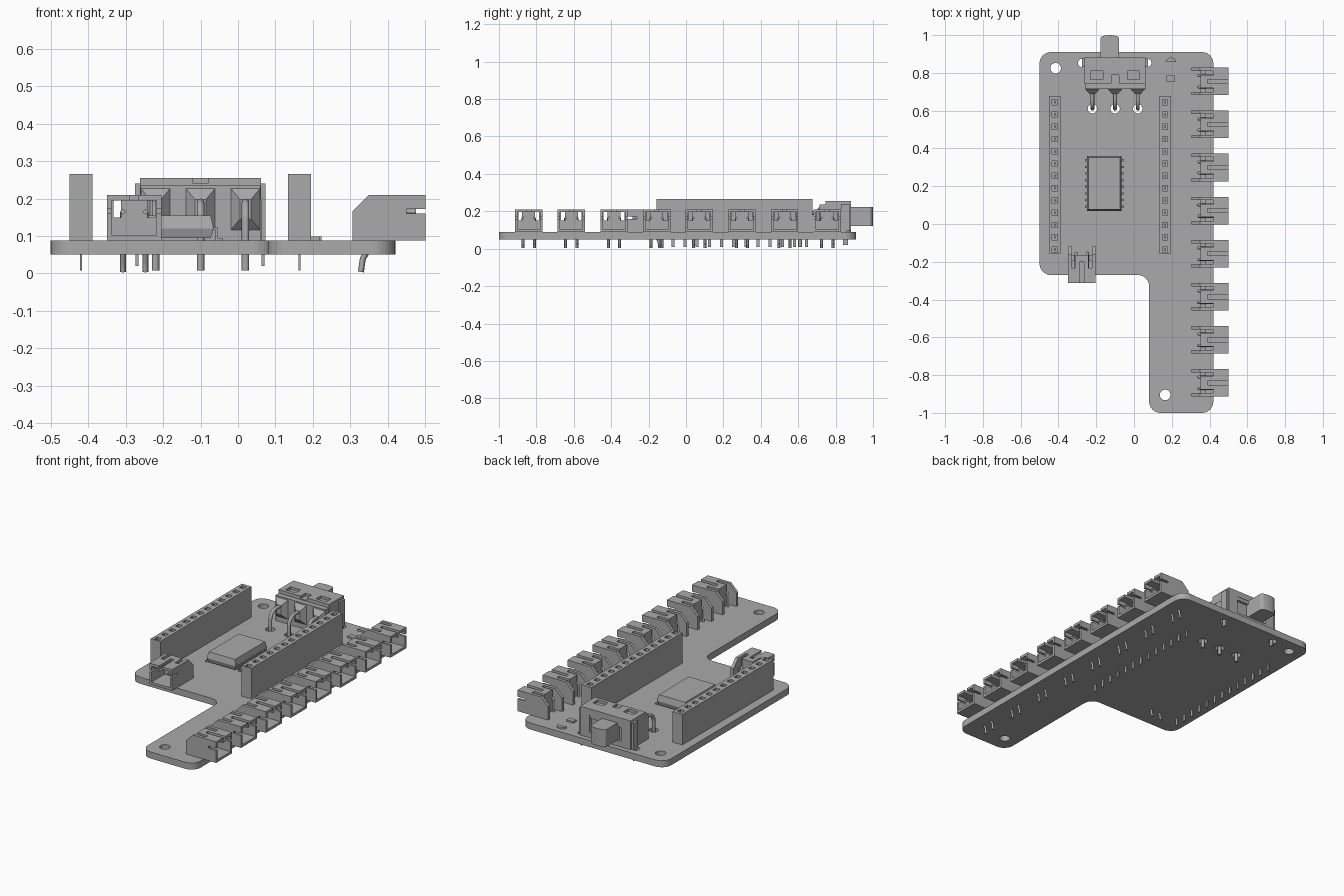
import bpy, bmesh, math
from mathutils import Vector, Matrix

if "Cube" in bpy.data.objects:
    bpy.data.objects.remove(bpy.data.objects["Cube"], do_unlink=True)

grey = bpy.data.materials.new("plain grey")
grey.use_nodes = True
grey.diffuse_color = (0.4, 0.4, 0.4, 1)
grey.node_tree.nodes["Principled BSDF"].inputs["Base Color"].default_value = (0.4, 0.4, 0.4, 1)

BOTTOM, TOP = 0.05, 0.088          # board faces
PIN_END = 0.008


def add(name, mesh):
    ob = bpy.data.objects.new(name, mesh)
    bpy.context.scene.collection.objects.link(ob)
    if not mesh.materials:
        mesh.materials.append(grey)
    return ob


def finish(name, bm):
    bmesh.ops.recalc_face_normals(bm, faces=bm.faces)
    mesh = bpy.data.meshes.new(name)
    bm.to_mesh(mesh)
    bm.free()
    return add(name, mesh)


def box(bm, x, y, z):
    """Add a box given by its (low, high) ranges."""
    lo, hi = Vector((x[0], y[0], z[0])), Vector((x[1], y[1], z[1]))
    m = Matrix.Translation((lo + hi) / 2) @ Matrix.Diagonal((*(hi - lo), 1))
    return bmesh.ops.create_cube(bm, size=1, matrix=m)["verts"]


def boxes(name, *ranges):
    bm = bmesh.new()
    for r in ranges:
        box(bm, *r)
    return finish(name, bm)


def rod(bm, x, y, r, z=(0, 0.15), sides=24):
    bmesh.ops.create_cone(bm, cap_ends=True, segments=sides, radius1=r, radius2=r,
                          depth=z[1] - z[0], matrix=Matrix.Translation((x, y, sum(z) / 2)))


def prism(name, points, offset):
    bm = bmesh.new()
    face = bm.faces.new([bm.verts.new(p) for p in points])
    ext = bmesh.ops.extrude_face_region(bm, geom=[face])["geom"]
    bmesh.ops.translate(bm, vec=offset, verts=[v for v in ext if isinstance(v, bmesh.types.BMVert)])
    return finish(name, bm)


def bake(ob):
    """Replace an object by its evaluated mesh."""
    dg = bpy.context.evaluated_depsgraph_get()
    mesh = bpy.data.meshes.new_from_object(ob.evaluated_get(dg))
    name = ob.name
    bpy.data.objects.remove(ob)
    new = add(name, mesh)
    new.name = name
    return new


def cut(ob, cutters):
    for cutter in cutters:
        mod = ob.modifiers.new("cut", "BOOLEAN")
        mod.operation, mod.solver, mod.object = "DIFFERENCE", "EXACT", cutter
    new = bake(ob)
    for cutter in cutters:
        bpy.data.objects.remove(cutter)
    return new


def wire(name, points, r, res=0):
    curve = bpy.data.curves.new(name, "CURVE")
    curve.dimensions = "3D"
    curve.bevel_depth, curve.bevel_resolution, curve.use_fill_caps = r, res, True
    line = curve.splines.new("POLY")
    line.points.add(len(points) - 1)
    for p, co in zip(line.points, points):
        p.co = (*co, 1)
    return bake(add(name, curve))


def rounded(corners, r, z, steps=8):
    out = []
    for i, c in enumerate(corners):
        p = Vector(c)
        u = (Vector(corners[i - 1]) - p).normalized()
        v = (Vector(corners[(i + 1) % len(corners)]) - p).normalized()
        for k in range(steps + 1):
            t = k / steps * math.pi / 2
            q = p + (u + v) * r - v * r * math.cos(t) - u * r * math.sin(t)
            out.append((q.x, q.y, z))
    return out


# Board with mounting and switch holes
SWITCH_X = (-0.22, -0.10, 0.02)
outline = [(-0.5, -0.27), (0.08, -0.27), (0.08, -1), (0.42, -1), (0.42, 0.91), (-0.5, 0.91)]
board = prism("circuit_board", rounded(outline, 0.06, BOTTOM), (0, 0, TOP - BOTTOM))
bm = bmesh.new()
for x, y, r in [(-0.415, 0.825, 0.028), (0.165, -0.905, 0.028), (-0.275, 0.853, 0.022),
                (0.07, 0.853, 0.022)] + [(x, 0.61, 0.025) for x in SWITCH_X]:
    rod(bm, x, y, r)
cut(board, [finish("hole_cutter", bm)])

# Two socket headers with square holes and pins below
rows = [0.645 - 0.065 * i for i in range(13)]
for name, x in (("left_header", 0.164), ("right_header", -0.419)):
    body = boxes(name, ((x - 0.031, x + 0.031), (-0.157, 0.677), (TOP, 0.265)))
    holes = boxes("socket_cutter", *[((x - 0.014, x + 0.014), (y - 0.014, y + 0.014), (0.19, 0.3))
                                     for y in rows])
    cut(body, [holes])
    boxes(name + "_pins", *[((x - 0.003, x + 0.003), (y - 0.008, y + 0.008), (PIN_END, 0.2))
                            for y in rows])

# Side-entry plug: mouth at x = 0.195, rear arms at x = 0
profile = [(0, TOP), (0.195, TOP), (0.195, 0.21), (0.045, 0.21), (0, 0.165)]
shell = prism("plug_housing", [(x, -0.073, z) for x, z in profile], (0, 0.146, 0))
wide = (-0.08, 0.08)
plug = cut(shell, [
    boxes("cavity", ((0.075, 0.3), (-0.06, 0.06), (0.102, 0.195))),
    boxes("rear_gap", ((-0.1, 0.048), (-0.055, 0.055), (0.08, 0.3))),
    boxes("mouth_slot", ((0.085, 0.3), (-0.011, 0.011), (0.18, 0.3))),
    boxes("top_slits", ((0.04, 0.115), (-0.055, -0.035), (0.15, 0.3)),
          ((0.04, 0.115), (0.035, 0.055), (0.15, 0.3))),
    boxes("side_slots", ((0.145, 0.3), wide, (0.16, 0.172)))])
path = [(0.17, 0.165), (0.035, 0.165), (0.035, 0.05), (0.028, 0.04), (0.023, 0.004)]
pin = wire("plug_pin", [(x, 0, z) for x, z in path], 0.008)


def place_plug(name, x, y, angle):
    m = Matrix.Translation((x, y, 0)) @ Matrix.Rotation(angle, 4, "Z")
    add(name, plug.data).matrix_world = m
    for side in (-1, 1):
        add(name + "_pin", pin.data).matrix_world = m @ Matrix.Translation((0, side * 0.03, 0))


for i in range(8):
    place_plug("side_plug", 0.305, 0.755 - 0.228 * i, 0)
place_plug("front_plug", -0.277, -0.117, -math.pi / 2)
bpy.data.objects.remove(plug)
bpy.data.objects.remove(pin)

# Chip with tapered sides and bent legs
bm = bmesh.new()
for z, taper in (((0.095, 0.12), -1), ((0.12, 0.155), 1)):
    for v in box(bm, (-0.25, -0.065), (0.07, 0.36), z):
        if (v.co.z > 0.1 and taper > 0 and v.co.z > 0.13) or (taper < 0 and v.co.z < 0.1):
            v.co.x += math.copysign(0.008, -0.157 - v.co.x)
            v.co.y += math.copysign(0.008, 0.215 - v.co.y)
finish("chip_body", bm)
legs = []
for i in range(8):
    y = (0.092 + 0.035 * i - 0.006, 0.092 + 0.035 * i + 0.006)
    for s in (-1, 1):
        xs = [sorted((-0.157 + s * a, -0.157 + s * b)) for a, b in
              ((0.085, 0.103), (0.097, 0.103), (0.097, 0.115))]
        legs += [(xs[0], y, (0.116, 0.122)), (xs[1], y, (TOP, 0.122)), (xs[2], y, (TOP, 0.094))]
boxes("chip_legs", *legs)

# Slide switch: body, metal frame, knob and bent pins
boxes("switch_body", ((-0.26, 0.06), (0.715, 0.865), (TOP, 0.235)))
frame = boxes("switch_frame", ((-0.262, 0.062), (0.745, 0.88), (0.2, 0.255)))
cut(frame, [boxes("frame_windows", ((-0.23, -0.165), (0.765, 0.81), (0.24, 0.3)),
                  ((-0.035, 0.03), (0.765, 0.81), (0.24, 0.3)),
                  ((-0.12, -0.08), (0.7, 0.79), (0.24, 0.3)))])
back = boxes("switch_face", ((-0.262, 0.062), (0.862, 0.882), (TOP, 0.255)))
cut(back, [boxes("knob_window", ((-0.2, 0.0), (0.8, 0.95), (0.12, 0.22)))])
boxes("switch_side_tabs", ((-0.275, -0.262), (0.83, 0.875), (TOP, 0.24)),
      ((0.062, 0.073), (0.83, 0.875), (TOP, 0.24)),
      ((-0.273, -0.265), (0.84, 0.866), (0.02, TOP)), ((0.063, 0.071), (0.84, 0.866), (0.02, TOP)))
knob = [(-0.178, 0.85, 0.122), (-0.08, 0.85, 0.122), (-0.08, 0.985, 0.122)]
knob += [(-0.129 + 0.049 * math.cos(t), 0.985 + 0.015 * math.sin(t), 0.122)
         for t in [math.pi * k / 8 for k in range(1, 8)]] + [(-0.178, 0.985, 0.122)]
prism("switch_knob", knob, (0, 0, 0.1))
for x in SWITCH_X:
    bm = bmesh.new()
    for v in box(bm, (x - 0.04, x + 0.04), (0.688, 0.716), (0.115, 0.228)):
        if v.co.y < 0.7:
            v.co.x += math.copysign(0.025, x - v.co.x)
            v.co.z += math.copysign(0.03, 0.172 - v.co.z)
    finish("switch_pin_boss", bm)
    arc = [(x, 0.66 - 0.05 * math.sin(t), 0.14 + 0.05 * math.cos(t))
           for t in [math.pi / 2 * k / 6 for k in range(7)]]
    lead = wire("switch_pin", [(x, 0.7, 0.19)] + arc + [(x, 0.61, PIN_END)], 0.01, 2)
    for p in lead.data.polygons:
        p.use_smooth = len(p.vertices) == 4

# Small surface parts
boxes("small_resistor", ((0.173, 0.217), (0.755, 0.785), (TOP, 0.098)))
prism("small_lamp", [(0.195 + 0.028 * math.cos(t), 0.857 + 0.024 * math.sin(t), TOP)
                     for t in [math.pi * k / 10 for k in range(11)]], (0, 0, 0.01))
